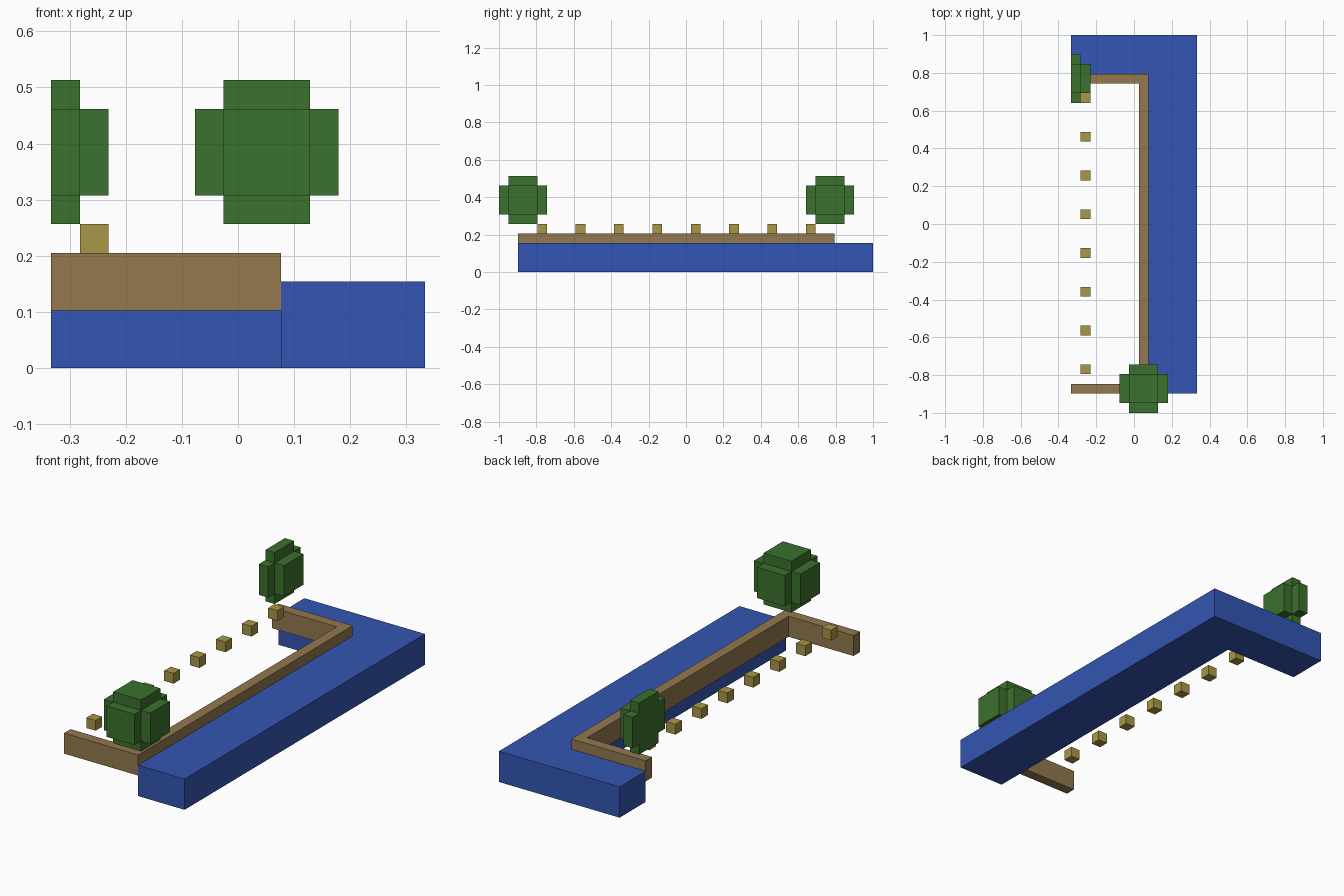
import bpy
import bmesh
from mathutils import Vector

if "Cube" in bpy.data.objects:
    bpy.data.objects.remove(bpy.data.objects["Cube"], do_unlink=True)

# Everything sits on a block grid, 13 x 39 x 10 blocks
U = 2 / 39
ORIGIN = Vector((6.5, 19.5, 0))


def material(name, colour):
    mat = bpy.data.materials.new(name)
    mat.use_nodes = True
    mat.diffuse_color = (*colour, 1)
    mat.node_tree.nodes["Principled BSDF"].inputs["Base Color"].default_value = (*colour, 1)
    return mat


water_blue = material("water_blue", (0.034, 0.093, 0.451))
earth_brown = material("earth_brown", (0.292, 0.191, 0.078))
straw_yellow = material("straw_yellow", (0.392, 0.309, 0.063))
leaf_green = material("leaf_green", (0.044, 0.165, 0.026))


def finish(bm, name, mat):
    """Turn grid coordinates into a placed object."""
    bmesh.ops.recalc_face_normals(bm, faces=bm.faces)
    for v in bm.verts:
        v.co = (v.co - ORIGIN) * U
    mesh = bpy.data.meshes.new(name)
    bm.to_mesh(mesh)
    bm.free()
    mesh.materials.append(mat)
    obj = bpy.data.objects.new(name, mesh)
    bpy.context.collection.objects.link(obj)
    return obj


def prism(name, outline, bottom, top, mat):
    """Extrude a plan outline between two heights."""
    bm = bmesh.new()
    face = bm.faces.new([bm.verts.new((x, y, bottom)) for x, y in outline])
    up = bmesh.ops.extrude_face_region(bm, geom=[face], use_keep_orig=True)
    bmesh.ops.translate(bm, vec=(0, 0, top - bottom),
                        verts=[g for g in up["geom"] if isinstance(g, bmesh.types.BMVert)])
    return finish(bm, name, mat)


def box(bm, low, high):
    low, high = Vector(low), Vector(high)
    made = bmesh.ops.create_cube(bm, size=1)["verts"]
    bmesh.ops.scale(bm, vec=high - low, verts=made)
    bmesh.ops.translate(bm, vec=(low + high) / 2, verts=made)


def foliage(name, low, high, cut_side=False):
    """Block whose sides each push out by one; a cut side stays flat."""
    bm = bmesh.new()
    box(bm, low, high)
    bm.normal_update()
    sides = [f for f in bm.faces if not (cut_side and f.normal.x < -0.5)]
    for face in bmesh.ops.extrude_discrete_faces(bm, faces=sides)["faces"]:
        face.normal_update()
        bmesh.ops.translate(bm, vec=face.normal.copy(), verts=face.verts)
    return finish(bm, name, leaf_green)


# L-shaped water channel
prism("water", [(8, 2), (13, 2), (13, 39), (0, 39), (0, 35), (8, 35)], 0, 3, water_blue)

# Bank wall following the inside of the channel, with a front arm
prism("bank_wall", [(0, 2), (8, 2), (8, 35), (0, 35), (0, 34), (7, 34), (7, 3), (0, 3)],
      2, 4, earth_brown)

# Row of small posts
for i in range(8):
    bm = bmesh.new()
    y = 4 + 4 * i
    box(bm, (1, y, 4), (2, y + 1, 5))
    finish(bm, f"post_{i + 1}", straw_yellow)

# Whole bush at the front, and one cut flat at the back
foliage("front_bush", (6, 1, 6), (9, 4, 9))
foliage("back_bush", (0, 33, 6), (1, 36, 9), cut_side=True)
